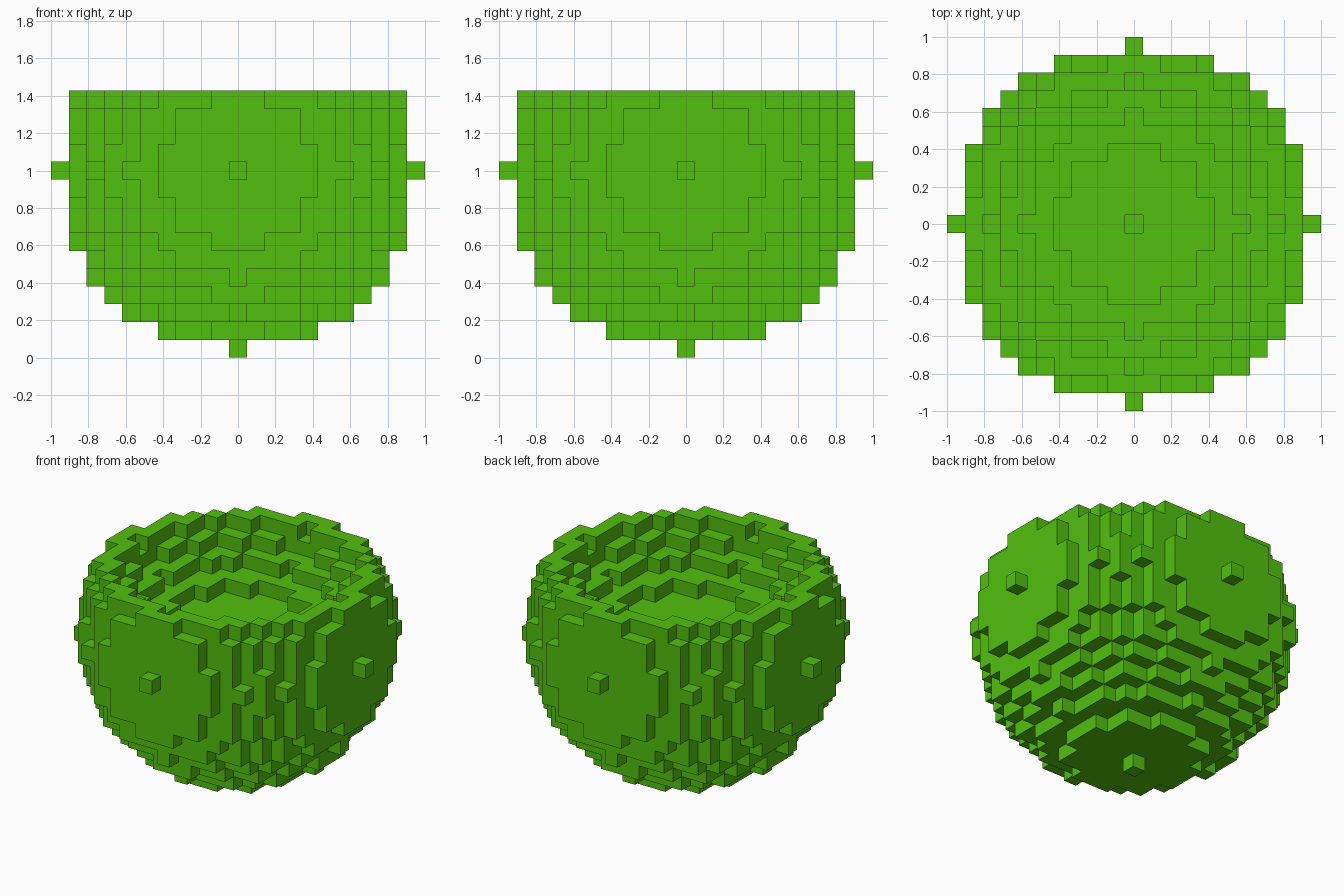
import bpy, bmesh
from mathutils import Vector

cube = bpy.data.objects.get("Cube")
if cube:
    bpy.data.objects.remove(cube, do_unlink=True)

RADIUS = 10                       # ball radius in blocks
SIZE = 2 / (2 * RADIUS + 1)       # edge length of one block

# Single green for the whole bowl
green = bpy.data.materials.new("leaf green")
green.use_nodes = True
color = (0.084, 0.527, 0.004, 1)
green.diffuse_color = color
green.node_tree.nodes["Principled BSDF"].inputs["Base Color"].default_value = color


def in_ball(x, y, z):
    return x * x + y * y + z * z <= RADIUS ** 2


def step(p, axis, sign):
    q = list(p)
    q[axis] += sign
    return tuple(q)


# Solid ball of blocks, scooped out by an equal ball sitting one radius higher
span = range(-RADIUS, RADIUS + 1)
blocks = {
    (x, y, z) for x in span for y in span for z in span
    if in_ball(x, y, z) and not in_ball(x, y, z - RADIUS)
}

# Skin the blocks: one square wherever a block meets empty space
bm = bmesh.new()
verts = {}


def corner(p):
    if p not in verts:
        verts[p] = bm.verts.new((Vector(p) + Vector((-0.5, -0.5, RADIUS))) * SIZE)
    return verts[p]


for block in sorted(blocks):
    for axis in range(3):
        for sign in (-1, 1):
            if step(block, axis, sign) in blocks:
                continue
            u, v = (axis + 1) % 3, (axis + 2) % 3
            quad = []
            for du, dv in ((0, 0), (1, 0), (1, 1), (0, 1)):
                p = list(block)
                p[axis] += sign > 0
                p[u] += du
                p[v] += dv
                quad.append(corner(tuple(p)))
            bm.faces.new(quad if sign > 0 else quad[::-1])

mesh = bpy.data.meshes.new("block_bowl")
bm.to_mesh(mesh)
bm.free()
mesh.materials.append(green)
bowl = bpy.data.objects.new("block_bowl", mesh)
bpy.context.collection.objects.link(bowl)
